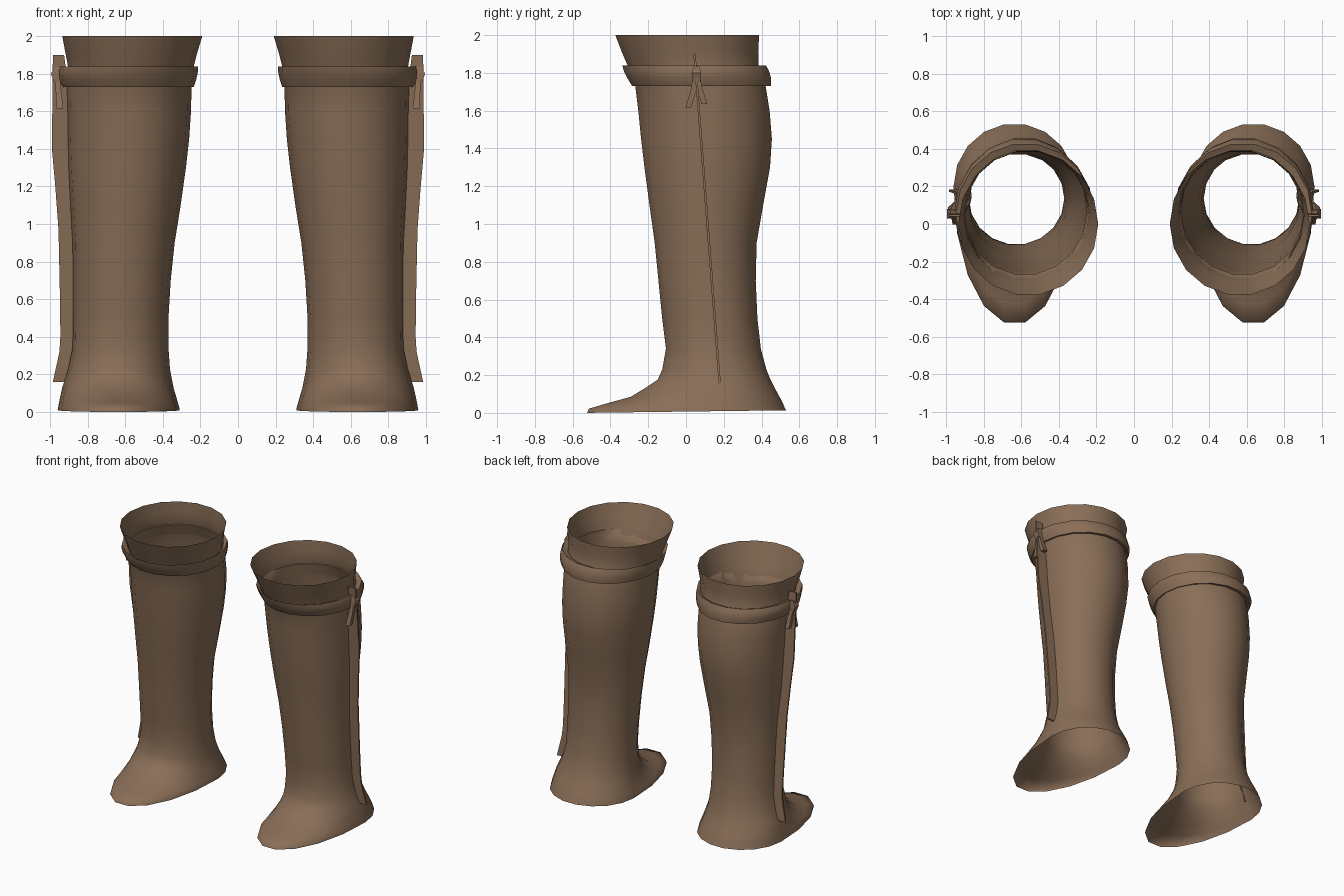
import bpy, bmesh, math
from mathutils import Vector

leather = bpy.data.materials.new("brown leather")
leather.diffuse_color = (0.25, 0.155, 0.095, 1)
SIDES = 18


def finish(name, bm, angle=50):
    """Turn the bmesh into a smooth object mirrored to the second boot."""
    bmesh.ops.recalc_face_normals(bm, faces=bm.faces)
    mesh = bpy.data.meshes.new(name)
    bm.to_mesh(mesh)
    bm.free()
    mesh.materials.append(leather)
    ob = bpy.data.objects.new(name, mesh)
    bpy.context.collection.objects.link(ob)
    bpy.ops.object.select_all(action='DESELECT')
    ob.select_set(True)
    bpy.context.view_layer.objects.active = ob
    bpy.ops.object.shade_smooth_by_angle(angle=math.radians(angle))
    ob.modifiers.new("second boot", 'MIRROR').use_mirror_merge = False
    return ob


def ring(bm, z, x0, x1, y0, y1, widest, tilt=0):
    """Egg-shaped ring: half ellipses in front of and behind the widest line."""
    verts = []
    for i in range(SIDES):
        a = 2 * math.pi * i / SIDES
        s = math.sin(a)
        y = widest + s * ((y1 - widest) if s > 0 else (widest - y0))
        x = (x0 + x1) / 2 + math.cos(a) * (x1 - x0) / 2
        verts.append(bm.verts.new((x, y, z + tilt * y)))
    return verts


def loft(name, sections, closed=False):
    bm = bmesh.new()
    rings = [ring(bm, *s) for s in sections]
    pairs = list(zip(rings, rings[1:]))
    if closed:
        pairs.append((rings[-1], rings[0]))
    for a, b in pairs:
        for i in range(SIDES):
            j = (i + 1) % SIDES
            bm.faces.new((a[i], a[j], b[j], b[i]))
    return finish(name, bm)


def ribbon(name, rows):
    """Box-section strip; each row is inner x, outer x, y, z, thickness in y."""
    bm = bmesh.new()
    loops = []
    for xi, xo, y, z, t in rows:
        h = t / 2
        loops.append([bm.verts.new(p) for p in
                      ((xi, y - h, z), (xo, y - h, z), (xo, y + h, z), (xi, y + h, z))])
    for a, b in zip(loops, loops[1:]):
        for i in range(4):
            j = (i + 1) % 4
            bm.faces.new((a[i], a[j], b[j], b[i]))
    bm.faces.new(loops[0])
    bm.faces.new(loops[-1])
    return finish(name, bm, 30)


# Foot, shaft and flared cuff in one open skin: z, x range, y range, widest y
loft("boot_shaft", [
    (0.007, 0.31, 0.96, -0.535, 0.535, 0.20, 0.013),
    (0.022, 0.312, 0.957, -0.525, 0.53, 0.20),
    (0.05, 0.32, 0.952, -0.43, 0.518, 0.20),
    (0.085, 0.33, 0.945, -0.30, 0.50, 0.19),
    (0.13, 0.343, 0.935, -0.225, 0.475, 0.18),
    (0.175, 0.352, 0.92, -0.155, 0.452, 0.165),
    (0.23, 0.362, 0.903, -0.13, 0.43, 0.15),
    (0.34, 0.37, 0.88, -0.11, 0.40, 0.14),
    (0.50, 0.37, 0.877, -0.13, 0.382, 0.13),
    (0.70, 0.358, 0.877, -0.15, 0.373, 0.12),
    (0.90, 0.337, 0.88, -0.17, 0.378, 0.11),
    (1.10, 0.305, 0.893, -0.198, 0.413, 0.11),
    (1.30, 0.277, 0.905, -0.225, 0.45, 0.11),
    (1.45, 0.26, 0.91, -0.243, 0.46, 0.11),
    (1.60, 0.25, 0.912, -0.258, 0.448, 0.10),
    (1.74, 0.247, 0.915, -0.275, 0.425, 0.08),
    (1.84, 0.235, 0.905, -0.315, 0.39, 0.05),
    (1.91, 0.217, 0.918, -0.345, 0.388, 0.02),
    (2.00, 0.19, 0.935, -0.38, 0.393, 0.0),
])

# Padded strap below the cuff
loft("cuff_strap", [
    (1.735, 0.25, 0.91, -0.27, 0.42, 0.07),
    (1.73, 0.235, 0.935, -0.29, 0.455, 0.07),
    (1.77, 0.222, 0.953, -0.315, 0.457, 0.06),
    (1.81, 0.213, 0.957, -0.335, 0.445, 0.06),
    (1.838, 0.212, 0.947, -0.343, 0.43, 0.05),
    (1.82, 0.24, 0.90, -0.31, 0.39, 0.05),
], closed=True)

# Raised side seam running down the outer face
ribbon("side_seam", [(xi, xo, 0.045 + (1.9 - z) * 0.0765, z, 0.012) for xi, xo, z in (
    (0.925, 0.985, 1.90), (0.90, 0.987, 1.70), (0.89, 0.99, 1.40),
    (0.88, 0.972, 1.20), (0.87, 0.955, 0.97), (0.865, 0.947, 0.60),
    (0.865, 0.945, 0.40), (0.87, 0.95, 0.32), (0.915, 0.985, 0.16))])

# Tied bow: knot and two hanging tails
ribbon("bow_knot", [(0.93, 0.975, 0.055, 1.835, 0.03), (0.93, 0.995, 0.055, 1.80, 0.05),
                    (0.93, 0.98, 0.055, 1.755, 0.045)])
for name, rows in (("bow_front_tail", ((0.055, 1.80), (0.04, 1.71), (0.012, 1.615))),
                   ("bow_back_tail", ((0.055, 1.80), (0.072, 1.72), (0.097, 1.635)))):
    ribbon(name, [(0.95 - 0.01 * i, 0.975 - 0.005 * i, y, z, 0.03)
                  for i, (y, z) in enumerate(rows)])
